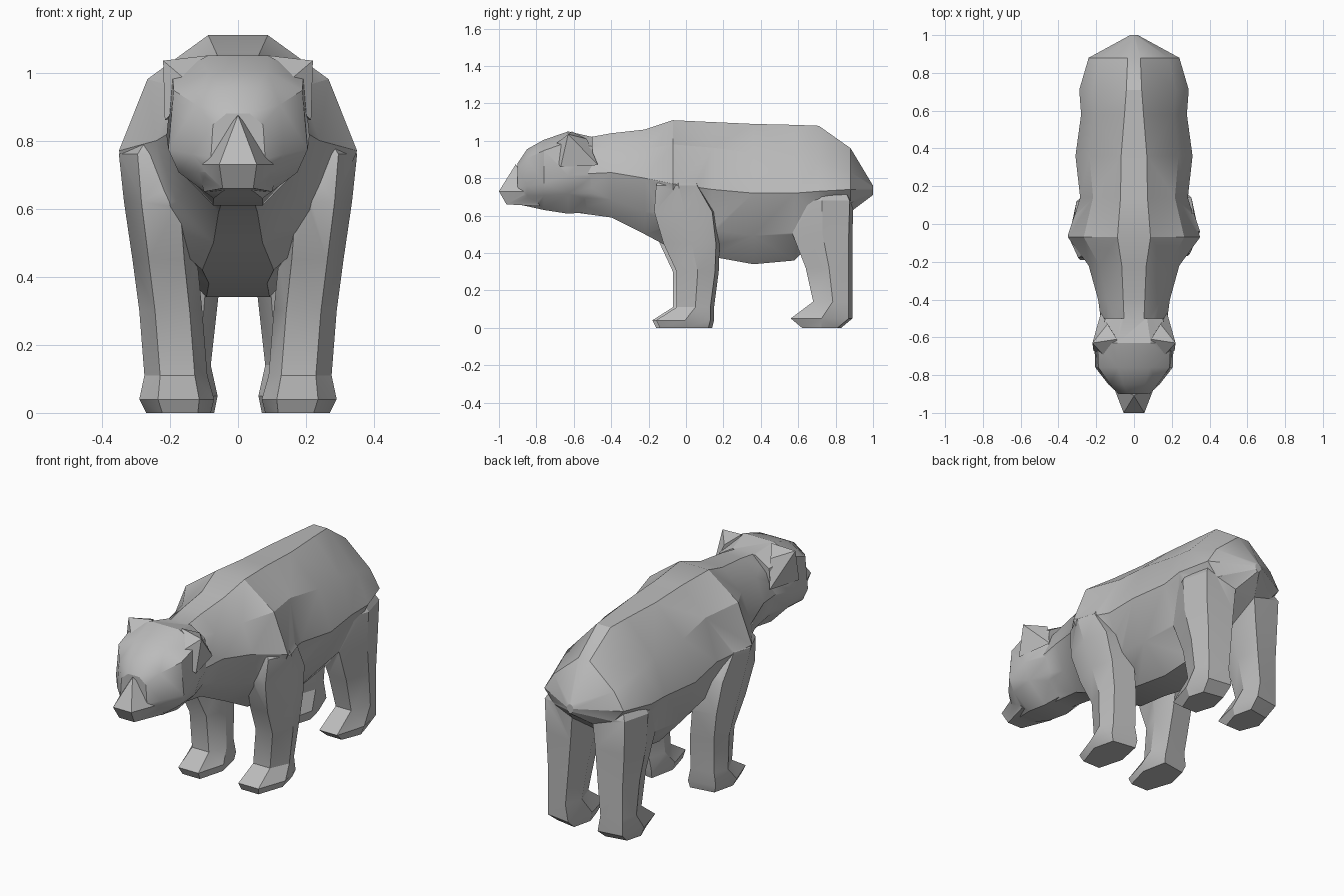
import bpy
import bmesh
import math

if "Cube" in bpy.data.objects:
    bpy.data.objects.remove(bpy.data.objects["Cube"], do_unlink=True)

fur = bpy.data.materials.new("grey_fur")
fur.use_nodes = True
GREY = (0.5, 0.5, 0.5, 1)
fur.diffuse_color = GREY
fur.node_tree.nodes["Principled BSDF"].inputs["Base Color"].default_value = GREY


def finish(name, bm):
    bmesh.ops.triangulate(bm, faces=bm.faces[:])
    bmesh.ops.recalc_face_normals(bm, faces=bm.faces[:])
    mesh = bpy.data.meshes.new(name)
    bm.to_mesh(mesh)
    bm.free()
    mesh.materials.append(fur)
    obj = bpy.data.objects.new(name, mesh)
    bpy.context.collection.objects.link(obj)
    return obj


def loft(name, rings):
    """Closed skin over a row of rings with equal point counts."""
    bm = bmesh.new()
    rows = [[bm.verts.new(p) for p in ring] for ring in rings]
    n = len(rows[0])
    for a, b in zip(rows, rows[1:]):
        for i in range(n):
            j = (i + 1) % n
            bm.faces.new((a[i], a[j], b[j], b[i]))
    bm.faces.new(rows[0])
    bm.faces.new(rows[-1])
    return finish(name, bm)


def hull(name, points):
    bm = bmesh.new()
    for p in points:
        bm.verts.new(p)
    bmesh.ops.convex_hull(bm, input=bm.verts[:])
    return finish(name, bm)


def mirrored(points, side):
    return [(side * x, y, z) for x, y, z in points]


def trunk_ring(y, top, mid, low, width, shape):
    """Symmetric upright ring; shape lists (width share, height share)."""
    half = [(width * u, mid + v * ((top - mid) if v > 0 else (mid - low)))
            for u, v in shape]
    return ([(x, y, z) for x, z in half]
            + [(-x, y, z) for x, z in reversed(half)])


def leg_ring(z, inner, outer, front, back, side, shift):
    """Six-sided level ring for a leg, its back turned slightly outward."""
    w, mid = outer - inner, (front + back) / 2
    pts = [(inner + 0.2 * w, front), (outer - 0.25 * w, front), (outer, mid),
           (outer - 0.15 * w, back - 0.02), (inner + 0.15 * w, back),
           (inner, mid)]
    return [(side * x, y + shift, z) for x, y in pts]


# Torso and neck: y, top, middle, bottom, half width, crest, shoulder height
LOWER_TORSO = [(1, 0), (0.75, -0.6), (0.3, -1)]
torso = [
    (-0.62, 1.00, 0.82, 0.62, 0.16, 0.3, 0.6),
    (-0.40, 1.04, 0.83, 0.59, 0.19, 0.3, 0.6),
    (-0.22, 1.06, 0.80, 0.50, 0.24, 0.27, 0.6),
    (-0.07, 1.11, 0.77, 0.42, 0.35, 0.25, 0.62),
    (0.14, 1.10, 0.74, 0.38, 0.285, 0.25, 0.62),
    (0.36, 1.09, 0.72, 0.34, 0.31, 0.22, 0.58),
    (0.58, 1.085, 0.72, 0.36, 0.28, 0.18, 0.52),
    (0.71, 1.08, 0.73, 0.50, 0.29, 0.14, 0.45),
    (0.88, 0.96, 0.74, 0.62, 0.24, 0.14, 0.42),
    (1.00, 0.76, 0.74, 0.71, 0.02, 0.3, 0.6),
]
body = loft("bear_body", [
    trunk_ring(*size, [(crest, 1), (0.76, shoulder)] + LOWER_TORSO)
    for *size, crest, shoulder in torso])

# Head with a broad crown and sloping face
HEAD_SHAPE = [(0.42, 1), (0.92, 0.72), (1, -0.15), (0.85, -0.55), (0.35, -1)]
head = [
    (-0.50, 1.02, 0.84, 0.62, 0.165),
    (-0.63, 1.05, 0.85, 0.61, 0.21),
    (-0.76, 1.005, 0.80, 0.63, 0.205),
    (-0.85, 0.955, 0.78, 0.65, 0.135),
    (-0.90, 0.88, 0.76, 0.66, 0.08),
]
parts = [loft("head", [trunk_ring(*s, HEAD_SHAPE) for s in head])]

# Wedge snout with a narrow nose
snout = [(0, -0.91, 0.875), (0.12, -0.83, 0.73), (0.055, -1.0, 0.73),
         (0.045, -0.96, 0.66), (0.10, -0.78, 0.65)]
parts.append(hull("snout", snout + mirrored(snout[1:], -1)))

# Legs: z, inner x, outer x, front y, back y
front_leg = [
    (0.00, 0.08, 0.27, -0.15, 0.13),
    (0.04, 0.07, 0.29, -0.17, 0.14),
    (0.11, 0.09, 0.275, -0.06, 0.14),
    (0.30, 0.105, 0.29, -0.06, 0.165),
    (0.45, 0.12, 0.31, -0.13, 0.17),
    (0.62, 0.13, 0.335, -0.18, 0.15),
    (0.76, 0.13, 0.35, -0.17, 0.07),
    (0.92, 0.10, 0.23, -0.10, 0.02),
]
rear_leg = [
    (0.00, 0.07, 0.235, 0.62, 0.83),
    (0.05, 0.06, 0.255, 0.56, 0.89),
    (0.14, 0.08, 0.25, 0.68, 0.89),
    (0.32, 0.06, 0.255, 0.64, 0.89),
    (0.50, 0.04, 0.27, 0.57, 0.89),
    (0.68, 0.02, 0.28, 0.56, 0.895),
    (0.84, 0.04, 0.18, 0.62, 0.82),
]
# Blunt ear at each corner of the crown, falling away into the neck
ear = [(0.09, -0.61, 1.05), (0.22, -0.63, 1.035), (0.215, -0.67, 0.86),
       (0.12, -0.74, 0.95), (0.14, -0.53, 1.01), (0.175, -0.47, 0.87)]
for side, label in ((1, "left"), (-1, "right")):
    parts.append(loft(label + "_front_leg",
                      [leg_ring(*s, side, 0.01 * side) for s in front_leg]))
    parts.append(loft(label + "_rear_leg",
                      [leg_ring(*s, side, 0) for s in rear_leg]))
    parts.append(hull(label + "_ear", mirrored(ear, side)))

# Fuse every part into one continuous skin
bpy.context.view_layer.objects.active = body
for part in parts:
    mod = body.modifiers.new("join", "BOOLEAN")
    mod.operation = "UNION"
    mod.solver = "EXACT"
    mod.object = part
    bpy.ops.object.modifier_apply(modifier=mod.name)
    bpy.data.objects.remove(part, do_unlink=True)

bpy.ops.object.select_all(action="DESELECT")
body.select_set(True)
bpy.ops.object.shade_smooth_by_angle(angle=math.radians(30))
